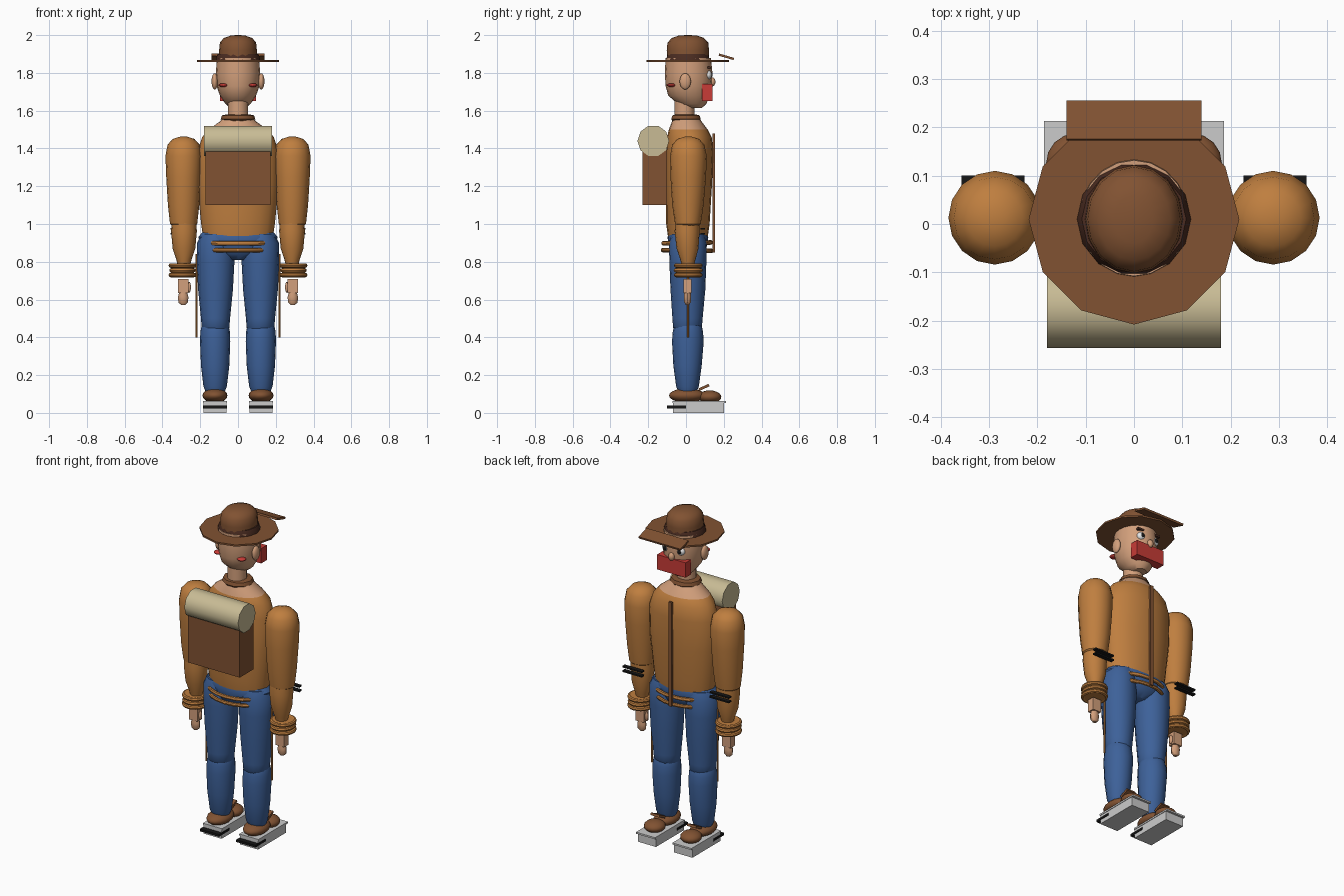
import bpy
import bmesh
from math import cos, sin, pi, radians

default = bpy.data.objects.get("Cube")
if default:
    bpy.data.objects.remove(default, do_unlink=True)


def material(name, red, green, blue):
    mat = bpy.data.materials.new(name)
    mat.use_nodes = True
    colour = (red, green, blue, 1)
    mat.diffuse_color = colour
    mat.node_tree.nodes["Principled BSDF"].inputs["Base Color"].default_value = colour
    return mat


SHIRT = material("ochre_cloth", .52, .21, .05)
BROWN = material("brown_leather", .22, .085, .032)
DARK = material("dark_brown", .07, .025, .015)
SKIN = material("skin", .65, .35, .2)
RED = material("red", .58, .045, .038)
DENIM = material("blue_denim", .047, .12, .32)
CREAM = material("cream_canvas", .58, .5, .3)
GREY = material("light_grey", .6, .6, .6)
BLACK = material("black", .008, .008, .008)
WHITE = material("white", .85, .85, .85)


def finish(obj, name, mat, smooth=True):
    obj.name = name
    obj.data.name = name
    obj.data.materials.append(mat)
    bpy.ops.object.select_all(action='DESELECT')
    obj.select_set(True)
    bpy.context.view_layer.objects.active = obj
    if smooth:
        bpy.ops.object.shade_smooth_by_angle(angle=radians(40))
    return obj


def loft(name, mat, rings, x=0, sides=16):
    """Join elliptical rings of (z, y centre, x radius, y radius), capped at both ends."""
    bm = bmesh.new()
    loops = []
    for z, y, rx, ry in rings:
        angles = [2 * pi * i / sides for i in range(sides)]
        loops.append([bm.verts.new((x + rx * cos(a), y + ry * sin(a), z)) for a in angles])
    for low, high in zip(loops, loops[1:]):
        for i in range(sides):
            j = (i + 1) % sides
            bm.faces.new((low[i], low[j], high[j], high[i]))
    bm.faces.new(loops[0][::-1])
    bm.faces.new(loops[-1])
    bmesh.ops.recalc_face_normals(bm, faces=bm.faces)
    mesh = bpy.data.meshes.new(name)
    bm.to_mesh(mesh)
    bm.free()
    obj = bpy.data.objects.new(name, mesh)
    bpy.context.collection.objects.link(obj)
    return finish(obj, name, mat)


def box(name, mat, centre, size, tilt=0):
    bpy.ops.mesh.primitive_cube_add(size=1, location=centre, rotation=(radians(tilt), 0, 0))
    obj = bpy.context.object
    obj.scale = size
    return finish(obj, name, mat, False)


def ball(name, mat, centre, radii):
    bpy.ops.mesh.primitive_uv_sphere_add(segments=16, ring_count=10, radius=1, location=centre)
    obj = bpy.context.object
    obj.scale = radii
    return finish(obj, name, mat)


def rod(name, mat, centre, radius, length, sides=10, turn=(0, 0, 0)):
    bpy.ops.mesh.primitive_cylinder_add(vertices=sides, radius=radius, depth=length,
                                        location=centre, rotation=turn)
    return finish(bpy.context.object, name, mat)


def hoop(name, mat, centre, rx, ry, tube, tilt=0):
    bpy.ops.mesh.primitive_torus_add(major_segments=20, minor_segments=8, major_radius=rx,
                                     minor_radius=tube, location=centre,
                                     rotation=(radians(tilt), 0, 0))
    obj = bpy.context.object
    obj.scale = (1, ry / rx, 1)
    return finish(obj, name, mat)


# Torso, with bare skin around the neckline
torso = loft("torso", SHIRT, [
    (.93, .01, .185, .105), (1.0, .01, .195, .115), (1.2, .015, .215, .122),
    (1.38, .02, .215, .125), (1.46, .018, .19, .118), (1.5, .012, .155, .103),
    (1.54, .005, .1, .08), (1.57, 0, .07, .065)], sides=20)
torso.data.materials.append(SKIN)
for face in torso.data.polygons:
    face.material_index = int(face.center.z > 1.5)
loft("collar", BROWN, [(1.54, 0, .07, .07), (1.555, 0, .092, .082), (1.575, 0, .085, .075),
                       (1.58, 0, .06, .055)], sides=10)
rod("neck", SKIN, (0, -.008, 1.61), .054, .16, 14)

# Head and face
loft("head", SKIN, [
    (1.615, .04, .04, .045), (1.635, .032, .066, .075), (1.68, .016, .096, .11),
    (1.73, .014, .113, .122), (1.8, .014, .117, .126), (1.88, .012, .112, .12)], sides=20)
box("red_mouth", RED, (0, .113, 1.695), (.19, .055, .09))
ball("nose", SKIN, (0, .138, 1.752), (.018, .018, .024))
for side, label in ((1, "left"), (-1, "right")):
    ball(label + "_ear", SKIN, (side * .123, -.004, 1.755), (.017, .03, .043))
    ball(label + "_eye", WHITE, (side * .048, .117, 1.79), (.026, .02, .024))
    ball(label + "_pupil", BLACK, (side * .048, .133, 1.79), (.012, .008, .012))
    box(label + "_brow", DARK, (side * .05, .122, 1.828), (.055, .018, .012))
    ball(label + "_red_cheek", RED, (side * .078, -.077, 1.735), (.026, .024, .01))

# Hat with a tilted peak
rod("hat_brim", BROWN, (0, .01, 1.862), .218, .01, 12)
loft("hat_band", DARK, [(1.866, .01, .118, .118), (1.885, .01, .114, .114),
                        (1.9, .01, .108, .108)], sides=14)
loft("hat_crown", BROWN, [
    (1.866, .01, .103, .11), (1.92, .01, .1, .112), (1.96, .01, .096, .108),
    (1.985, .01, .075, .085), (1.997, .01, .04, .05), (2, .01, .01, .012)])
box("hat_peak", BROWN, (0, .214, 1.885), (.28, .082, .012), -16)

# Backpack, bedroll and chest strap
box("backpack", BROWN, (0, -.165, 1.25), (.345, .13, .3))
rod("bedroll", CREAM, (0, -.173, 1.44), .084, .36, 10, (0, pi / 2, 0))
box("chest_strap", BROWN, (0, .146, 1.165), (.02, .014, .63))

# Waist and rope belt
loft("pelvis", DENIM, [
    (.81, .01, .06, .05), (.84, .01, .13, .085), (.88, .01, .195, .1),
    (.93, .01, .21, .108), (.955, .01, .19, .1)], sides=20)
hoop("upper_rope_belt", SHIRT, (0, .006, .9), .185, .128, .012, 1)
hoop("lower_rope_belt", SHIRT, (0, .006, .86), .172, .13, .012, -1)

for side, label in ((1, "left"), (-1, "right")):
    # Arm
    loft(label + "_upper_arm", SHIRT, [
        (.985, .01, .055, .05), (1.0, .01, .072, .068), (1.1, .01, .083, .083),
        (1.25, .012, .092, .094), (1.36, .013, .096, .097), (1.42, .012, .085, .085),
        (1.45, .012, .058, .058), (1.462, .012, .02, .02)], x=side * .288)
    loft(label + "_forearm", SHIRT, [
        (.76, .01, .028, .028), (.81, .01, .04, .04), (.87, .008, .06, .058),
        (.96, .006, .068, .066), (1.02, .008, .066, .065)], x=side * .286)
    for number, height in enumerate((.78, .755, .73)):
        hoop(f"{label}_cuff_ring_{number + 1}", SHIRT, (side * .294, .012, height),
             .062 - .004 * (number == 1), .064, .012)
        rod(f"{label}_cuff_fill_{number + 1}", SHIRT, (side * .294, .012, height), .058, .018, 14)
    for height in (.975, .948):
        box(label + "_elbow_stripe", BLACK, (side * .292, .088, height), (.13, .024, .009))

    # Hand
    box(label + "_palm", SKIN, (side * .29, .008, .672), (.056, .044, .076))
    loft(label + "_fingers", SKIN, [
        (.572, .008, .012, .01), (.585, .008, .026, .018), (.615, .008, .027, .02),
        (.645, .008, .02, .017)], x=side * .29, sides=10)
    ball(label + "_thumb", SKIN, (side * .258, .008, .665), (.009, .012, .028))
    rod(label + "_rope_tail", SHIRT, (side * .22, .01, .62), .005, .44, 6)

    # Leg
    loft(label + "_thigh", DENIM, [
        (.43, .008, .06, .06), (.45, .008, .073, .076), (.5, .008, .077, .08),
        (.65, .01, .092, .092), (.8, .01, .1, .098), (.9, .01, .098, .1),
        (.945, .01, .075, .085)], x=side * .119)
    loft(label + "_shin", DENIM, [
        (.11, .008, .05, .048), (.14, .008, .062, .06), (.25, .008, .075, .075),
        (.38, .01, .08, .084), (.43, .01, .078, .08), (.47, .01, .07, .072),
        (.5, .01, .05, .05)], x=side * .121)

    # Shoe on its grey sole
    ball(label + "_shoe_heel", BROWN, (side * .122, .005, .092), (.066, .095, .038))
    ball(label + "_shoe_toe", BROWN, (side * .122, .125, .085), (.06, .062, .034))
    box(label + "_shoe_tongue", BROWN, (side * .122, .095, .135), (.06, .06, .014), 25)
    box(label + "_sole", GREY, (side * .122, .065, .027), (.122, .27, .054))
    box(label + "_sole_rim", GREY, (side * .122, .071, .057), (.128, .284, .01))
    box(label + "_sole_bar", BLACK, (side * .122, -.05, .031), (.128, .1, .014))
